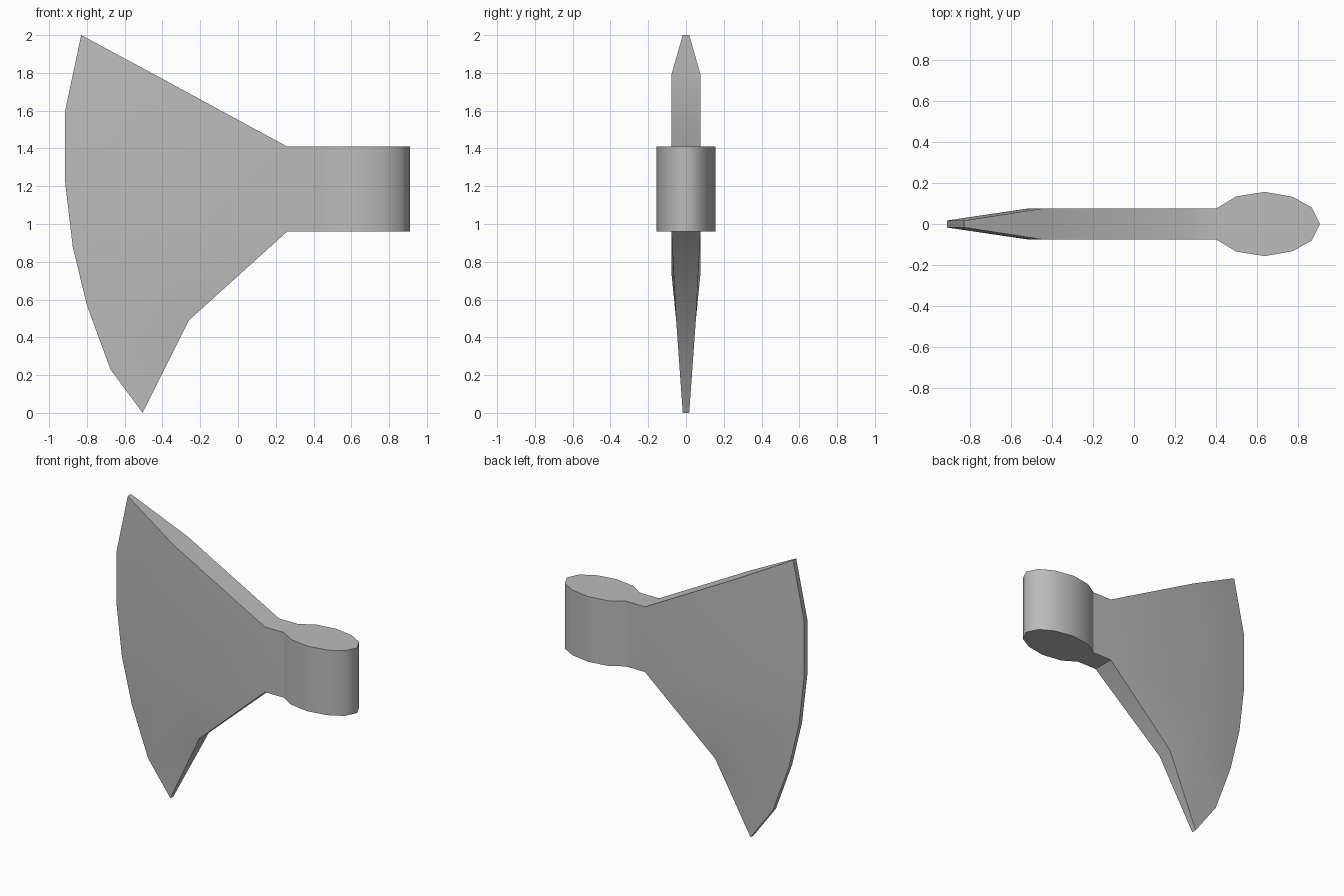
import bpy
import bmesh
import math

cube = bpy.data.objects.get("Cube")
if cube:
    bpy.data.objects.remove(cube, do_unlink=True)

# Plain grey steel for the whole head
steel = bpy.data.materials.new("grey steel")
steel.use_nodes = True
GREY = (0.5, 0.5, 0.5, 1)
steel.diffuse_color = GREY
steel.node_tree.nodes["Principled BSDF"].inputs["Base Color"].default_value = GREY

TOP, BOTTOM = 1.41, 0.96
FULL, CORNER, EDGE = 0.077, 0.052, 0.017


def finish(bm, name, angle):
    bmesh.ops.recalc_face_normals(bm, faces=bm.faces[:])
    mesh = bpy.data.meshes.new(name)
    bm.to_mesh(mesh)
    bm.free()
    mesh.materials.append(steel)
    obj = bpy.data.objects.new(name, mesh)
    bpy.context.collection.objects.link(obj)
    bpy.ops.object.select_all(action='DESELECT')
    obj.select_set(True)
    bpy.context.view_layer.objects.active = obj
    bpy.ops.object.shade_smooth_by_angle(angle=math.radians(angle))


# Blade: thin cutting edge, bevel shoulder and neck, as (x, z)
cutting = [(-0.83, 2.0), (-0.915, 1.6), (-0.915, 1.22), (-0.875, 0.88),
           (-0.80, 0.57), (-0.675, 0.23), (-0.505, 0.0)]
shoulder = [(-0.44, 1.79), (-0.505, 1.48), (-0.51, 1.2), (-0.47, 0.96), (-0.39, 0.74)]
heel = (-0.26, 0.49)
neck = [(0.26, BOTTOM), (0.405, BOTTOM), (0.405, TOP), (0.26, TOP)]

bm = bmesh.new()
outlines = []
for side in (-1, 1):
    def verts(points, half):
        return [bm.verts.new((x, side * half, z)) for x, z in points]

    c = verts(cutting, EDGE)
    s = verts(shoulder, FULL)
    h = verts([heel], CORNER)[0]
    n = verts(neck, FULL)
    # Bevel along the cutting edge
    for i in range(len(s) - 1):
        bm.faces.new((c[i], c[i + 1], s[i + 1], s[i]))
    # Lower tip and flat cheek
    for face in ((c[4], c[5], s[4]), (c[5], h, s[4]), (c[5], c[6], h),
                 (s[4], h, n[0]), s + n):
        bm.faces.new(face)
    outlines.append([n[2], n[3], s[0]] + c + [h, n[0], n[1]])

# Rim joining both cheeks, left open where the neck meets the socket
front, back = outlines
for i in range(len(front) - 1):
    bm.faces.new((front[i], front[i + 1], back[i + 1], back[i]))
finish(bm, "axe_blade", 30)

# Socket: rounded plan extruded to the height of the neck
half_plan = [(0.405, FULL), (0.50, 0.135), (0.64, 0.157), (0.775, 0.133), (0.87, 0.08)]
plan = half_plan + [(0.91, 0)] + [(x, -y) for x, y in reversed(half_plan)]
bm = bmesh.new()
low, high = ([bm.verts.new((x, y, z)) for x, y in plan] for z in (BOTTOM, TOP))
bm.faces.new(low)
bm.faces.new(high)
for i in range(len(plan) - 1):
    bm.faces.new((low[i], low[i + 1], high[i + 1], high[i]))
finish(bm, "axe_socket", 70)
